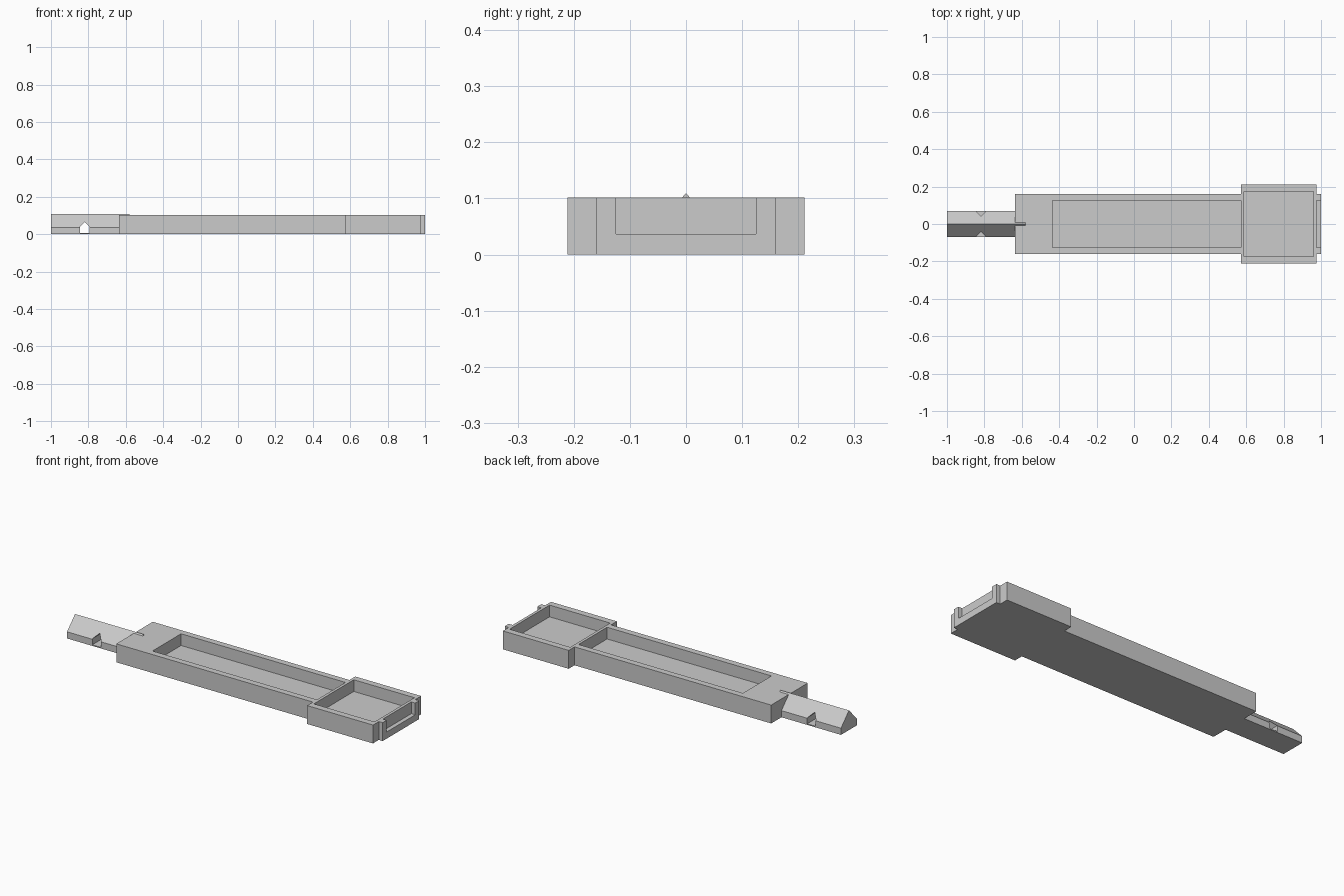
import bpy
import bmesh

cube = bpy.data.objects.get("Cube")
if cube:
    bpy.data.objects.remove(cube, do_unlink=True)

grey = bpy.data.materials.new("plain grey")
grey.use_nodes = True
COLOUR = (0.6, 0.6, 0.6, 1)
grey.diffuse_color = COLOUR
grey.node_tree.nodes["Principled BSDF"].inputs["Base Color"].default_value = COLOUR

TOP, FLOOR = 0.102, 0.037


def prism(name, profile, axis, start, end):
    """Extrude a closed 2D profile along x (profile is y, z) or y (profile is x, z)."""
    def place(p, t):
        return (t, p[0], p[1]) if axis == "x" else (p[0], t, p[1])
    bm = bmesh.new()
    face = bm.faces.new([bm.verts.new(place(p, start)) for p in profile])
    moved = bmesh.ops.extrude_face_region(bm, geom=[face])["geom"]
    for v in moved:
        if isinstance(v, bmesh.types.BMVert):
            v.co["xyz".index(axis)] = end
    bmesh.ops.recalc_face_normals(bm, faces=bm.faces)
    mesh = bpy.data.meshes.new(name)
    bm.to_mesh(mesh)
    bm.free()
    mesh.materials.append(grey)
    obj = bpy.data.objects.new(name, mesh)
    bpy.context.collection.objects.link(obj)
    return obj


def box(name, x0, x1, half_y, z0=0, z1=TOP):
    outline = [(-half_y, z0), (half_y, z0), (half_y, z1), (-half_y, z1)]
    return prism(name, outline, "x", x0, x1)


def cut(obj, cutter):
    """Subtract the cutter, keep the result and discard the cutter."""
    mod = obj.modifiers.new("cut", "BOOLEAN")
    mod.operation, mod.solver, mod.object = "DIFFERENCE", "EXACT", cutter
    graph = bpy.context.evaluated_depsgraph_get()
    result = bpy.data.meshes.new_from_object(obj.evaluated_get(graph))
    obj.modifiers.clear()
    obj.data = result
    bpy.data.objects.remove(cutter, do_unlink=True)


# Long tray, whose pocket is closed by the wall of the wide tray
long_tray = box("long_tray", -0.635, 0.572, 0.16)
cut(long_tray, box("cutter", -0.437, 0.7, 0.125, FLOOR, 0.2))

# Wide tray
wide_tray = box("wide_tray", 0.572, 0.976, 0.211)
cut(wide_tray, box("cutter", 0.588, 0.96, 0.175, FLOOR, 0.2))

# Low end ledge with a post at each side
end_bracket = box("end_bracket", 0.976, 1, 0.16)
cut(end_bracket, box("cutter", 0.9, 1.1, 0.125, FLOOR, 0.2))

# Ridged tongue running into the long tray, with a gabled cross hole
tongue = prism("tongue", [(-0.07, 0), (0.07, 0), (0.07, FLOOR), (0, 0.109), (-0.07, FLOOR)],
               "x", -1, -0.58)
hole = [(-0.845, 0.006), (-0.793, 0.006), (-0.793, 0.04), (-0.819, 0.066), (-0.845, 0.04)]
cut(tongue, prism("cutter", hole, "y", -0.2, 0.2))
